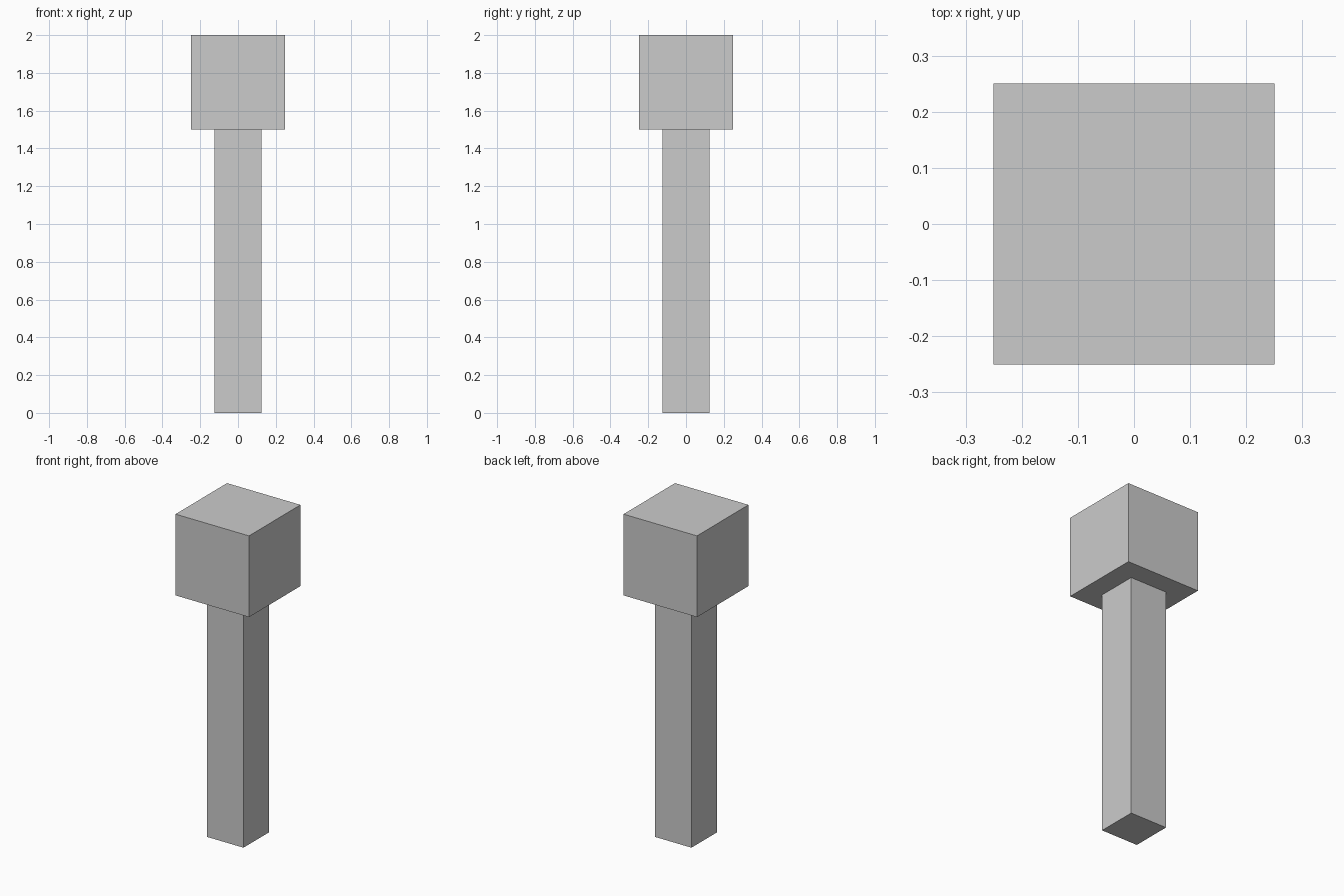
import bpy

if "Cube" in bpy.data.objects:
    bpy.data.objects.remove(bpy.data.objects["Cube"])


def box(name, width, z_bottom, z_top):
    """Square box centred on the z axis, between two heights."""
    height = z_top - z_bottom
    bpy.ops.mesh.primitive_cube_add(size=1, location=(0, 0, (z_bottom + z_top) / 2))
    obj = bpy.context.object
    obj.name = name
    obj.scale = (width, width, height)
    bpy.ops.object.transform_apply(location=False, rotation=False, scale=True)
    return obj


# Slim square post
box("post", 0.25, 0.0, 1.5)

# Cube on top of the post
box("head_block", 0.5, 1.5, 2.0)
